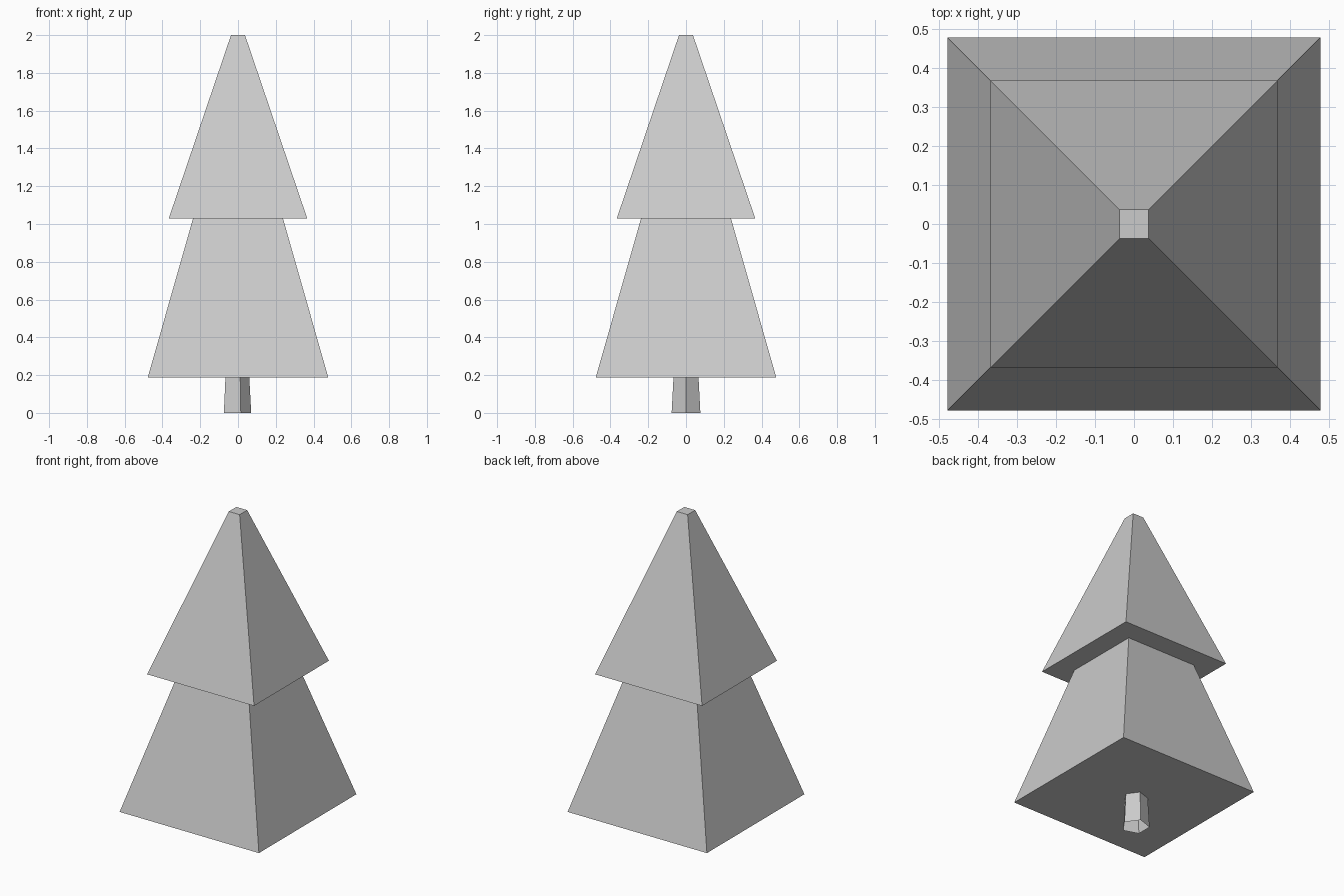
import bpy, bmesh
from math import cos, sin, pi, sqrt

cube = bpy.data.objects.get("Cube")
if cube:
    bpy.data.objects.remove(cube, do_unlink=True)

# One plain grey for the whole tree
grey = bpy.data.materials.new("light_grey")
grey.use_nodes = True
colour = (0.6, 0.6, 0.6, 1)
grey.diffuse_color = colour
grey.node_tree.nodes["Principled BSDF"].inputs["Base Color"].default_value = colour


def tapered_prism(name, sides, turn, low, high, centre=(0, 0), bottom=True):
    """Straight-sided taper between two (radius, height) rings."""
    bm = bmesh.new()
    rings = []
    for radius, z in (low, high):
        angles = [turn + 2 * pi * i / sides for i in range(sides)]
        rings.append([bm.verts.new((centre[0] + radius * cos(a),
                                    centre[1] + radius * sin(a), z)) for a in angles])
    a, b = rings
    for i in range(sides):
        j = (i + 1) % sides
        bm.faces.new((a[i], a[j], b[j], b[i]))
    bm.faces.new(b)
    if bottom:
        bm.faces.new(a[::-1])
    mesh = bpy.data.meshes.new(name)
    bm.to_mesh(mesh)
    bm.free()
    mesh.materials.append(grey)
    obj = bpy.data.objects.new(name, mesh)
    bpy.context.collection.objects.link(obj)
    return obj


diag = sqrt(2)

# Five-sided trunk, open underneath
tapered_prism("trunk", 5, 0, (0.08, 0), (0.069, 0.2), (-0.01, 0), bottom=False)

# Two square foliage tiers
tapered_prism("lower_foliage", 4, pi / 4, (0.478 * diag, 0.187), (0.235 * diag, 1.04))
tapered_prism("upper_foliage", 4, pi / 4, (0.367 * diag, 1.028), (0.037 * diag, 2.0))
